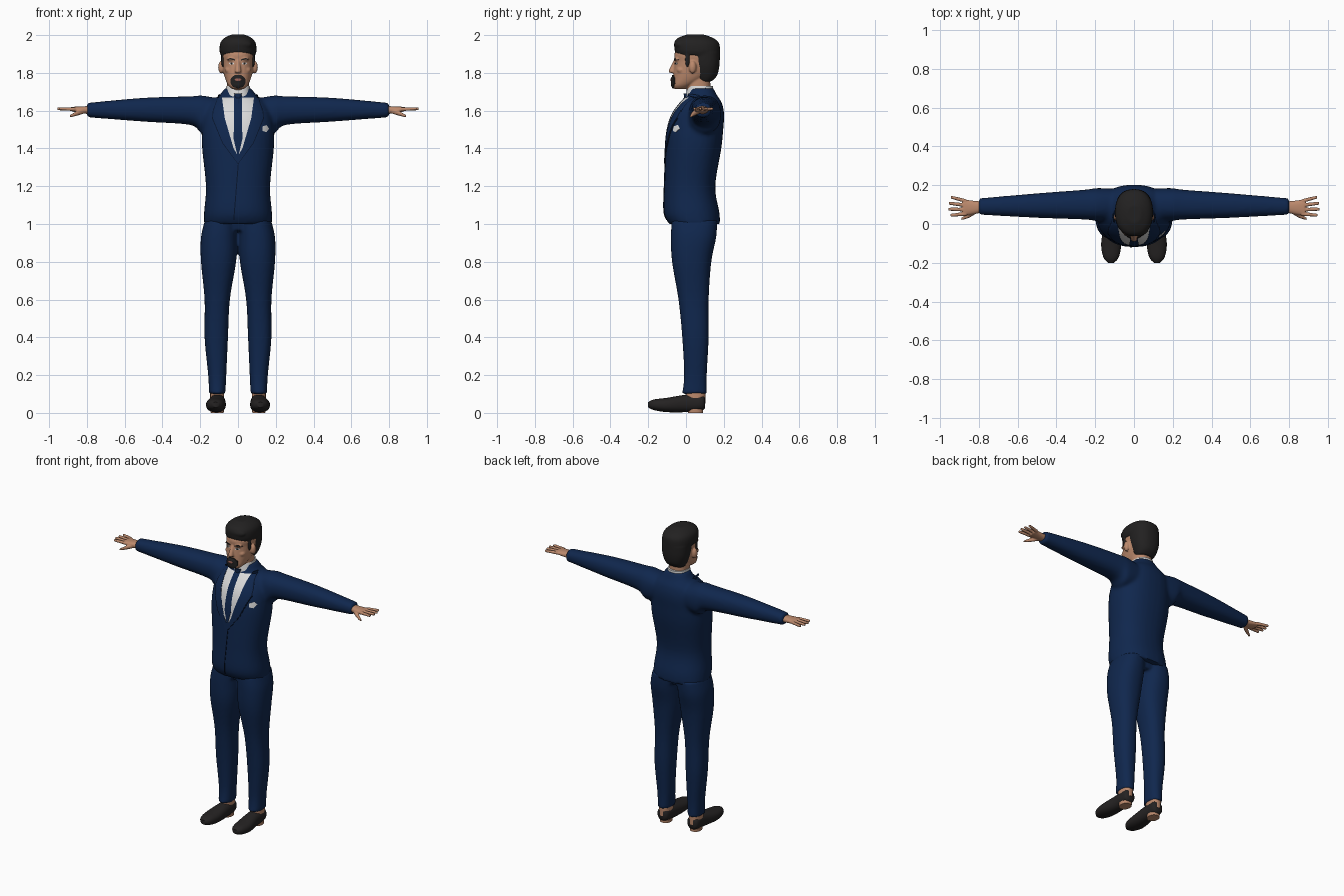
import bpy, bmesh, math
from mathutils import Vector, Matrix
from mathutils.bvhtree import BVHTree

cube = bpy.data.objects.get("Cube")
if cube:
    bpy.data.objects.remove(cube, do_unlink=True)

X, Y, Z = range(3)
BOTH = (1, -1)
LAYER = .003


def material(name, *rgb):
    mat = bpy.data.materials.new(name)
    mat.use_nodes = True
    mat.diffuse_color = (*rgb, 1)
    node = next(n for n in mat.node_tree.nodes if n.type == 'BSDF_PRINCIPLED')
    node.inputs["Base Color"].default_value = mat.diffuse_color
    node.inputs["Roughness"].default_value = .8
    return mat


navy = material("navy cloth", .005, .02, .075)
seam = material("dark seam", .002, .007, .025)
skin = material("skin", .5, .25, .15)
hair = material("hair black", .016, .015, .015)
leather = material("shoe leather", .018, .016, .016)
white = material("shirt white", .7, .7, .7)
lip = material("lip", .36, .13, .1)


def loft(bm, axis, rings, sides=(1,), power=2.3, count=32, steps=5):
    """Rounded sections (position, two centre coordinates, two radii) joined smoothly."""
    points = [Vector(ring) for ring in rings]
    points = [points[0], *points, points[-1]]
    path = []
    for before, start, end, after in zip(points, points[1:], points[2:], points[3:]):
        for k in range(steps):
            t = k / steps
            ease = t * t * (3 - 2 * t)
            bend_in = (end - before) / 2 * t * (1 - t) ** 2
            bend_out = (after - start) / 2 * t * t * (1 - t)
            path.append(start.lerp(end, ease) + bend_in - bend_out)
    path.append(points[-1])
    across, along = [i for i in (X, Y, Z) if i != axis]
    for side in sides:
        loops = []
        for position, centre_a, centre_b, radius_a, radius_b in path:
            loop = []
            for k in range(count):
                angle = math.tau * k / count
                c, s = math.cos(angle), math.sin(angle)
                co = Vector()
                co[axis] = position
                co[across] = centre_a + radius_a * math.copysign(abs(c) ** (2 / power), c)
                co[along] = centre_b + radius_b * math.copysign(abs(s) ** (2 / power), s)
                co.x *= side
                loop.append(bm.verts.new(co))
            loops.append(loop)
        for lower, upper in zip(loops, loops[1:]):
            for k in range(count):
                n = (k + 1) % count
                bm.faces.new((lower[k], lower[n], upper[n], upper[k]))
        bm.faces.new(loops[0])
        bm.faces.new(loops[-1])


def ball(bm, centre, radii, sides=(1,)):
    for side in sides:
        x, y, z = centre
        place = Matrix.Translation((x * side, y, z)) @ Matrix.Diagonal((*radii, 1))
        bmesh.ops.create_uvsphere(bm, u_segments=20, v_segments=12, radius=1, matrix=place)


def finish(name, bm, mat, voxel=0, smooth=4):
    """Make the object; a voxel size fuses its pieces into one skin."""
    bmesh.ops.recalc_face_normals(bm, faces=bm.faces)
    mesh = bpy.data.meshes.new(name)
    bm.to_mesh(mesh)
    bm.free()
    part = bpy.data.objects.new(name, mesh)
    bpy.context.collection.objects.link(part)
    if voxel:
        fuse = part.modifiers.new("fuse", 'REMESH')
        fuse.mode, fuse.voxel_size = 'VOXEL', voxel
        soften = part.modifiers.new("soften", 'SMOOTH')
        soften.factor, soften.iterations = .5, smooth
        graph = bpy.context.evaluated_depsgraph_get()
        mesh = bpy.data.meshes.new_from_object(part.evaluated_get(graph))
        part.modifiers.clear()
        part.data = mesh
    mesh.materials.clear()
    mesh.materials.append(mat)
    mesh.shade_smooth()
    mesh.set_sharp_from_angle(angle=math.radians(50))
    return part


def plate(name, outline, mat, target, lift=LAYER, sides=BOTH, step=.01):
    """Thin sheet, drawn in x and z, laid on the front of the target."""
    source = bmesh.new()
    source.from_mesh(target.data)
    tree = BVHTree.FromBMesh(source)
    source.free()
    bm = bmesh.new()
    for side in sides:
        bm.faces.new([bm.verts.new((x * side, 0, z)) for x, z in outline])
    bmesh.ops.triangulate(bm, faces=bm.faces)
    for axis in (X, Z):
        values = [v.co[axis] for v in bm.verts]
        normal = Vector()
        normal[axis] = 1
        for k in range(math.ceil(min(values) / step), math.floor(max(values) / step) + 1):
            bmesh.ops.bisect_plane(bm, geom=bm.verts[:] + bm.edges[:] + bm.faces[:],
                                   plane_co=normal * k * step, plane_no=normal)
    for v in bm.verts:
        hit = tree.ray_cast(Vector((v.co.x, -1, v.co.z)), Vector((0, 1, 0)))[0]
        if hit is None:
            hit = tree.find_nearest(v.co)[0]
        v.co.y = hit.y - lift
    back = bmesh.ops.extrude_face_region(bm, geom=bm.faces[:])["geom"]
    for item in back:
        if isinstance(item, bmesh.types.BMVert):
            item.co.y += lift + .002
    finish(name, bm, mat)


def oval(x, z, a, b, count=14):
    angles = [math.tau * k / count for k in range(count)]
    return [(x + a * math.cos(t), z + b * math.sin(t)) for t in angles]


# Jacket: torso and sleeves fused
bm = bmesh.new()
loft(bm, Z, [(1, 0, .045, .18, .135), (1.06, 0, .03, .18, .147), (1.2, 0, .02, .17, .135),
             (1.4, 0, .04, .19, .147), (1.5, 0, .05, .19, .147), (1.58, 0, .065, .18, .137),
             (1.64, 0, .08, .15, .11), (1.68, 0, .085, .1, .08), (1.72, 0, .08, .07, .065)])
loft(bm, X, [(.08, .1, 1.58, .08, .08), (.19, .1, 1.58, .085, .1), (.25, .1, 1.6, .077, .076),
             (.5, .095, 1.605, .063, .063), (.8, .09, 1.603, .042, .038)], BOTH)
jacket = finish("jacket", bm, navy, .011)

# Shirt, tie, lapels and front seam
shirt_edge = [(.085, 1.67), (.07, 1.56), (.04, 1.43), (0, 1.36)]
lapel_edge = [(0, 1.32), (.08, 1.43), (.133, 1.56), (.11, 1.59), (.13, 1.6), (.1, 1.69)]
trim_edge = [(x * 1.03, z - LAYER) for x, z in lapel_edge]
plate("shirt_front", [(0, 1.67)] + shirt_edge, white, jacket)
plate("tie", [(0, 1.68), (.02, 1.68), (.012, 1.64), (.023, 1.45), (0, 1.35)], navy, jacket, LAYER * 2)
plate("lapel_trim", shirt_edge + trim_edge, seam, jacket)
plate("lapels", shirt_edge + lapel_edge, navy, jacket, LAYER * 2)
plate("jacket_closure", [(0, 1.33), (-.025, 1.02), (-.02, 1.02), (.005, 1.33)],
      seam, jacket, sides=(1,))
plate("pocket_square", oval(.145, 1.505, .02, .02, 5), white, jacket, sides=(1,))
bm = bmesh.new()
loft(bm, Z, [(1.64, 0, .07, .078, .076), (1.73, 0, .075, .062, .068)])
finish("shirt_collar", bm, white)
bm = bmesh.new()
loft(bm, Z, [(1.63, 0, .005, .012, .016), (1.69, 0, 0, .02, .012)])
finish("tie_knot", bm, navy)

# Trousers: legs and hips fused
bm = bmesh.new()
loft(bm, Z, [(.1, .11, .045, .043, .066), (.2, .11, .05, .048, .06), (.4, .115, .05, .062, .07),
             (.6, .11, .04, .067, .08), (.8, .103, .03, .093, .104), (.93, .1, .04, .096, .12),
             (1.02, .09, .045, .085, .12)], BOTH)
loft(bm, Z, [(.965, 0, .045, .1, .09), (1.05, 0, .045, .15, .11)])
finish("trousers", bm, navy, .009)

# Shoes, heels and ankles
bm = bmesh.new()
loft(bm, Y, [(-.2, .118, .043, .015, .014), (-.17, .118, .043, .04, .028),
             (-.1, .117, .042, .052, .038), (0, .11, .05, .044, .046),
             (.08, .11, .055, .04, .043), (.1, .11, .055, .026, .03)], BOTH)
finish("shoes", bm, leather)
bm = bmesh.new()
loft(bm, Z, [(0, .11, .05, .034, .04), (.02, .11, .05, .036, .04)], BOTH)
finish("heels", bm, skin)
bm = bmesh.new()
loft(bm, Z, [(.05, .11, .05, .037, .052), (.13, .11, .05, .037, .052)], BOTH)
finish("ankles", bm, skin)

# Hands: palm, evenly fanned fingers and thumb
bm = bmesh.new()
loft(bm, X, [(.76, .09, 1.603, .025, .022), (.82, .085, 1.604, .034, .019),
             (.88, .085, 1.608, .042, .012)], BOTH)
for k in range(4):
    root, spread = .052 + k * .022, .046 + k * .03
    tip = .96 - .01 * abs(k - 1.4)
    loft(bm, X, [(.865, root, 1.608, .01, .01), (tip - .01, spread, 1.61, .008, .008),
                 (tip, spread, 1.61, .005, .005)], BOTH, count=12)
loft(bm, X, [(.81, .07, 1.6, .014, .014), (.85, .045, 1.587, .013, .013),
             (.89, .026, 1.57, .006, .006)], BOTH, count=12)
finish("hands", bm, skin, .0035, 2)

# Head: skull, neck, nose, ears, brow, cheeks, lips and chin
bm = bmesh.new()
loft(bm, Z, [(1.715, 0, -.03, .032, .034), (1.735, 0, -.017, .052, .055), (1.77, 0, .017, .068, .085),
             (1.81, 0, .04, .078, .105), (1.86, 0, .055, .084, .115), (1.91, 0, .055, .084, .113),
             (1.98, 0, .055, .04, .06)])
loft(bm, Z, [(1.62, 0, .07, .06, .065), (1.8, 0, .066, .058, .06)])
loft(bm, Z, [(1.87, 0, -.053, .008, .01), (1.81, 0, -.074, .016, .018), (1.8, 0, -.066, .014, .014)])
ball(bm, (.088, .035, 1.83), (.017, .02, .034), BOTH)
ball(bm, (.03, -.044, 1.872), (.028, .018, .012), BOTH)
ball(bm, (.045, -.025, 1.815), (.025, .025, .02), BOTH)
ball(bm, (0, -.062, 1.765), (.026, .015, .014))
ball(bm, (0, -.052, 1.737), (.03, .023, .02))
head = finish("head", bm, skin, .005, 3)

# Face details
plate("beard", [(0, 1.79), (.018, 1.788), (.038, 1.772), (.04, 1.745), (.026, 1.725), (0, 1.718)],
      hair, head, LAYER * 2)
plate("mouth", oval(0, 1.764, .018, .007), lip, head, LAYER * 2.5, (1,))
plate("eye_whites", oval(.034, 1.85, .014, .006), white, head)
plate("irises", oval(.034, 1.85, .006, .006), hair, head, LAYER * 1.3)
plate("eyebrows", [(.015, 1.866), (.018, 1.873), (.042, 1.88), (.06, 1.868), (.042, 1.871)], hair, head)

# Hair: cap, nape, quiff and sideburns fused
bm = bmesh.new()
loft(bm, Z, [(1.895, 0, .062, .092, .114), (1.92, 0, .06, .098, .12), (1.96, 0, .056, .093, .118),
             (1.985, 0, .05, .072, .093), (2.003, 0, .05, .035, .045)])
loft(bm, Z, [(1.755, 0, .1, .055, .035), (1.785, 0, .1, .07, .064), (1.84, 0, .1, .086, .077),
             (1.91, 0, .09, .092, .09)])
ball(bm, (.005, -.03, 1.95), (.07, .034, .03))
ball(bm, (.079, .008, 1.87), (.011, .014, .042), BOTH)
finish("hair", bm, hair, .006, 3)
